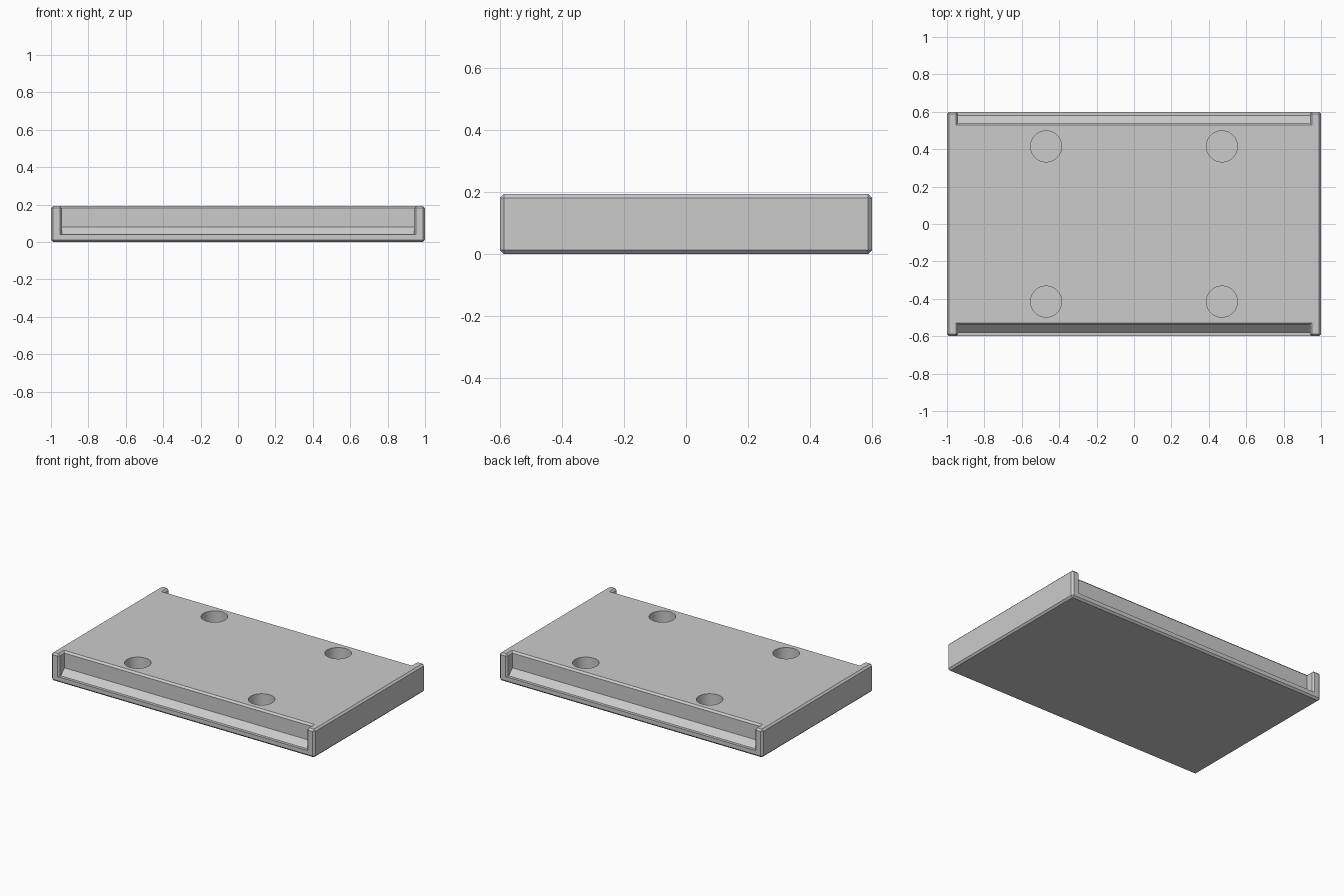
import bpy, bmesh

cube = bpy.data.objects.get("Cube")
if cube:
    bpy.data.objects.remove(cube, do_unlink=True)

HALF_X, HALF_Y, TOP, CH = 1.0, 0.6, 0.193, 0.012
POST_IN = 0.94      # inner face of the end walls
WALL_Y = 0.54       # recessed long wall
LEDGE_Y = 0.58      # foot of the sloped fillet
LEDGE_Z, SLOPE_Z = 0.04, 0.08

grey = bpy.data.materials.new("light_grey")
grey.use_nodes = True
colour = (0.6, 0.6, 0.6, 1)
grey.diffuse_color = colour
grey.node_tree.nodes["Principled BSDF"].inputs["Base Color"].default_value = colour


def make_object(name, bm):
    bmesh.ops.recalc_face_normals(bm, faces=bm.faces)
    for v in bm.verts:
        v.co = [round(c, 5) for c in v.co]
    mesh = bpy.data.meshes.new(name)
    bm.to_mesh(mesh)
    bm.free()
    mesh.materials.append(grey)
    obj = bpy.data.objects.new(name, mesh)
    bpy.context.collection.objects.link(obj)
    return obj


def combine(target, tool, operation):
    mod = target.modifiers.new("combine", 'BOOLEAN')
    mod.operation, mod.solver, mod.object = operation, 'EXACT', tool
    bpy.context.view_layer.objects.active = target
    bpy.ops.object.modifier_apply(modifier=mod.name)
    bpy.data.objects.remove(tool, do_unlink=True)


# Slab: a mirrored cross-section with recessed sloped sides, run along x
side = [(HALF_Y - CH, 0), (HALF_Y, CH), (HALF_Y, LEDGE_Z), (LEDGE_Y, LEDGE_Z),
        (WALL_Y, SLOPE_Z), (WALL_Y, TOP - CH), (WALL_Y - CH, TOP)]
section = side + [(-y, z) for y, z in reversed(side)]
bm = bmesh.new()
end = (POST_IN + HALF_X) / 2
face = bm.faces.new([bm.verts.new((-end, y, z)) for y, z in section])
run = bmesh.ops.extrude_face_region(bm, geom=[face])["geom"]
bmesh.ops.translate(bm, vec=(2 * end, 0, 0),
                    verts=[g for g in run if isinstance(g, bmesh.types.BMVert)])
slab = make_object("cover_plate", bm)

# End walls: chamfered blocks closing both ends
for sign in (-1, 1):
    bm = bmesh.new()
    bmesh.ops.create_cube(bm, size=1)
    bmesh.ops.scale(bm, vec=(HALF_X - POST_IN, 2 * HALF_Y, TOP), verts=bm.verts)
    bmesh.ops.translate(bm, vec=(sign * (HALF_X + POST_IN) / 2, 0, TOP / 2), verts=bm.verts)
    bmesh.ops.bevel(bm, geom=bm.edges[:], offset=CH, segments=1, affect='EDGES')
    combine(slab, make_object("end_wall", bm), 'UNION')

# Four blind round holes in the top
DEPTH = 0.13
for x in (-0.47, 0.47):
    for y in (-0.415, 0.415):
        bm = bmesh.new()
        bmesh.ops.create_cone(bm, cap_ends=True, segments=48,
                              radius1=0.083, radius2=0.083, depth=2 * DEPTH)
        bmesh.ops.translate(bm, vec=(x, y, TOP), verts=bm.verts)
        combine(slab, make_object("hole_cutter", bm), 'DIFFERENCE')

bpy.ops.object.select_all(action='DESELECT')
slab.select_set(True)
bpy.context.view_layer.objects.active = slab
bpy.ops.object.shade_smooth_by_angle()
